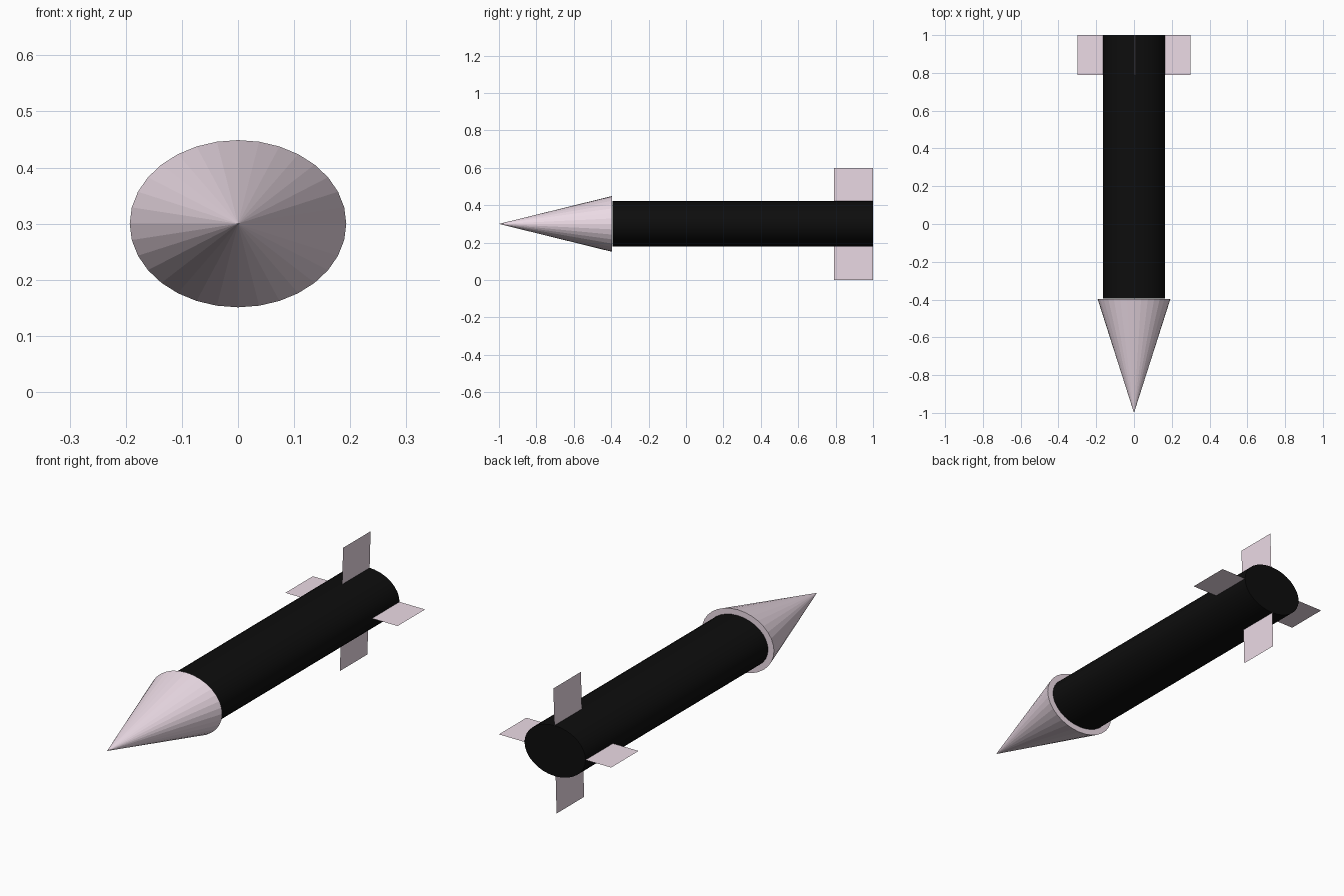
import bpy
from math import pi, atan2

if "Cube" in bpy.data.objects:
    bpy.data.objects.remove(bpy.data.objects["Cube"])

AXIS_Z = 0.3


def material(name, color):
    mat = bpy.data.materials.new(name)
    mat.diffuse_color = color
    mat.use_nodes = True
    mat.node_tree.nodes["Principled BSDF"].inputs["Base Color"].default_value = mat.diffuse_color
    return mat


pink = material("pale_pink", (0.84, 0.71, 0.79, 1))
black = material("black", (0.004, 0.004, 0.004, 1))


def tapered(name, y0, y1, rx, rz, tip, mat):
    """Oval 32-sided tube or cone running along y; the tip end is at y0."""
    bpy.ops.mesh.primitive_cone_add(vertices=32, radius1=1, radius2=tip,
                                    depth=y1 - y0, rotation=(pi / 2, 0, 0),
                                    location=(0, (y0 + y1) / 2, AXIS_Z))
    ob = bpy.context.object
    ob.name = name
    ob.scale = (rx, rz, 1)
    ob.data.materials.append(mat)
    return ob


def fin(name, angle):
    """Thin sheet crossing the tail from side to side."""
    bpy.ops.mesh.primitive_plane_add(size=1, rotation=(0, angle, 0),
                                     location=(0, 0.895, AXIS_Z))
    ob = bpy.context.object
    ob.name = name
    ob.scale = (0.6, 0.21, 1)
    ob.data.materials.append(pink)


# Nose cone and body tube
tapered("nose_cone", -1.0, -0.396, 0.193, 0.149, 0, pink)
body = tapered("body_tube", -0.394, 1.0, 0.163, 0.122, 1, black)
bpy.context.view_layer.objects.active = body
bpy.ops.object.shade_smooth_by_angle()

# Tail fins: one level sheet, one upright sheet leaning slightly
fin("level_fins", 0)
fin("upright_fins", pi / 2 + atan2(0.0085, 0.3))
